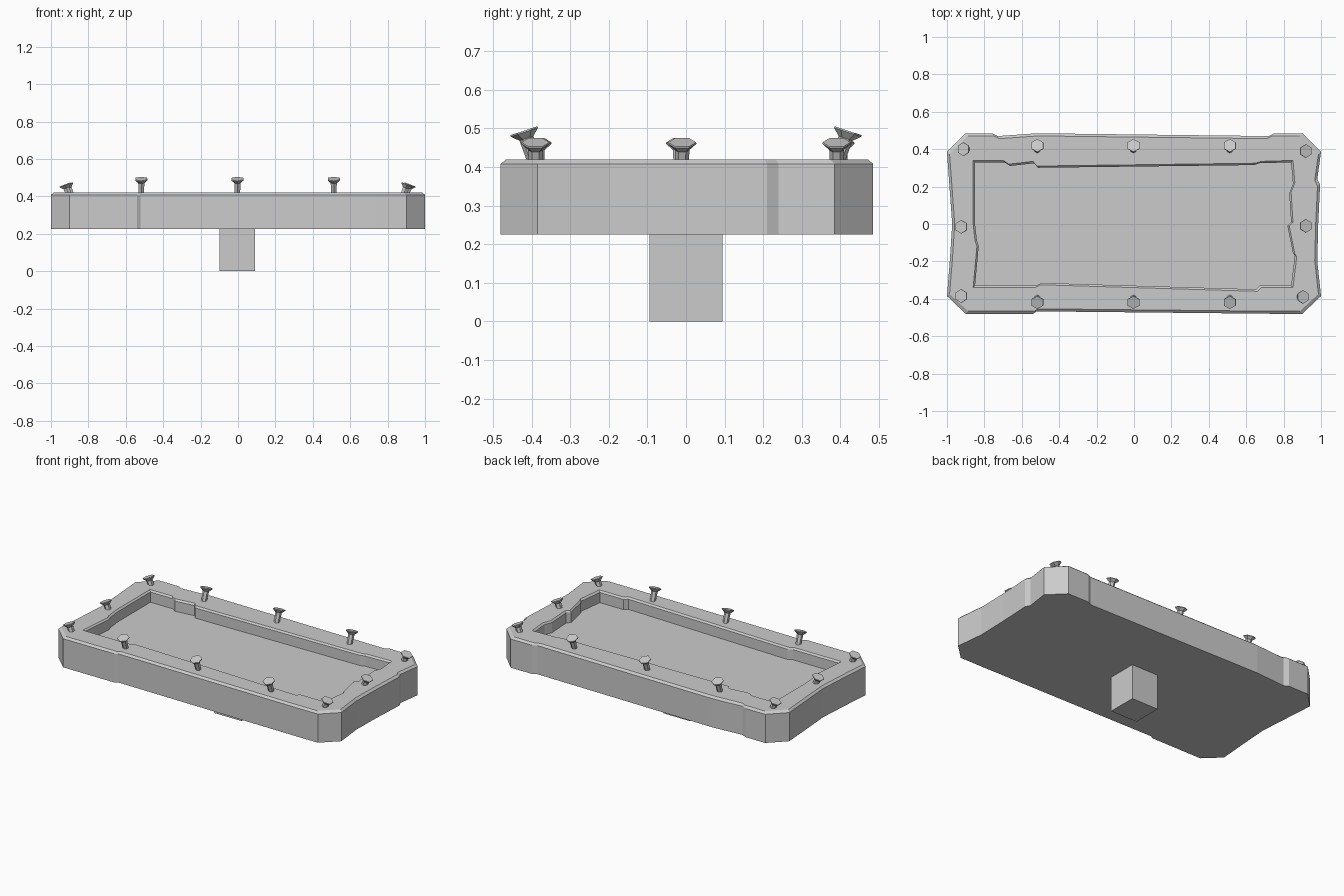
import bpy, bmesh
from math import radians, cos, sin, pi
from mathutils import Matrix, Vector

if "Cube" in bpy.data.objects:
    bpy.data.objects.remove(bpy.data.objects["Cube"])


def finish(bm, name):
    bmesh.ops.recalc_face_normals(bm, faces=bm.faces[:])
    me = bpy.data.meshes.new(name)
    bm.to_mesh(me)
    bm.free()
    ob = bpy.data.objects.new(name, me)
    bpy.context.collection.objects.link(ob)
    return ob


def ring(bm, pts, z, inset=0.0, half=(1.0, 0.48)):
    fx, fy = 1 - inset / half[0], 1 - inset / half[1]
    return [bm.verts.new((x * fx, y * fy, z)) for x, y in pts]


def bridge(bm, a, b):
    n = len(a)
    for i in range(n):
        j = (i + 1) % n
        bm.faces.new((a[i], a[j], b[j], b[i]))


def loop_edges(bm, vs):
    return [bm.edges.get((vs[i - 1], vs[i])) for i in range(len(vs))]


# Chipped outlines of the slab and its recess, clockwise from the back left
outer = [(-1, .385), (-.9, .485), (-.76, .485), (-.73, .47), (-.52, .485), (.72, .47),
         (.75, .485), (.9, .485), (1, .385), (.98, .24), (.995, .21), (.985, .0),
         (.98, -.2), (1, -.385), (.9, -.48), (.74, -.48), (-.52, -.467), (-.54, -.48),
         (-.9, -.48), (-1, -.385), (-.985, -.2), (-.972, 0)]
inner = [(-.86, .34), (-.7, .34), (-.67, .32), (-.54, .335), (-.52, .31), (.65, .325),
         (.68, .335), (.85, .34), (.86, .22), (.84, .17), (.85, .01), (.83, -.01),
         (.86, -.16), (.87, -.175), (.85, -.34), (.68, -.34), (.66, -.36), (-.5, -.325),
         (-.53, -.34), (-.86, -.34), (-.84, -.12), (-.85, -.09), (-.86, 0)]

# Tray: bevelled stone slab with a sunken floor
bm = bmesh.new()
base = ring(bm, outer, .225)
shoulder = ring(bm, outer, .408)
rim = ring(bm, outer, .42, .014)
lip = ring(bm, inner, .42)
lip_low = ring(bm, inner, .41, .01, (.85, .33))
floor = ring(bm, inner, .345, .01, (.85, .33))
for a, b in ((base, shoulder), (shoulder, rim), (lip, lip_low), (lip_low, floor)):
    bridge(bm, a, b)
bm.faces.new(base)
bm.faces.new(floor)
bmesh.ops.triangle_fill(bm, use_beauty=True, use_dissolve=False, normal=(0, 0, 1),
                        edges=loop_edges(bm, rim) + loop_edges(bm, lip))
finish(bm, "tray")

# Square foot under the slab
bm = bmesh.new()
bmesh.ops.create_cube(bm, size=1, matrix=Matrix.Translation((-.003, 0, .115))
                      @ Matrix.Diagonal((.19, .19, .23, 1)))
finish(bm, "foot")


# Hexagonal countersunk nails leaning outward
def nail(name, x, y, z, axis, angle):
    bm = bmesh.new()
    rings = []
    for r, h in ((.016, -.09), (.019, -.021), (.037, -.004), (.036, 0)):
        rings.append([bm.verts.new((r * sin(i * pi / 3), r * cos(i * pi / 3), h))
                      for i in range(6)])
    for a, b in zip(rings, rings[1:]):
        bridge(bm, a, b)
    bm.faces.new(rings[0])
    bm.faces.new(rings[-1])
    ob = finish(bm, name)
    ob.matrix_world = Matrix.Translation((x, y, z)) @ Matrix.Rotation(radians(angle), 4, axis)


for side, s in (("back", 1), ("front", -1)):
    for x in (-.517, -.003, .512):
        nail(f"{side}_nail", x, s * .42, .494, 'X', -18 * s)
for x, y in ((-.913, .4), (-.925, -.015), (-.925, -.385), (.92, .39), (.92, -.01), (.905, -.39)):
    nail("end_nail", x, y, .464, 'Y', 21 if x > 0 else -21)
